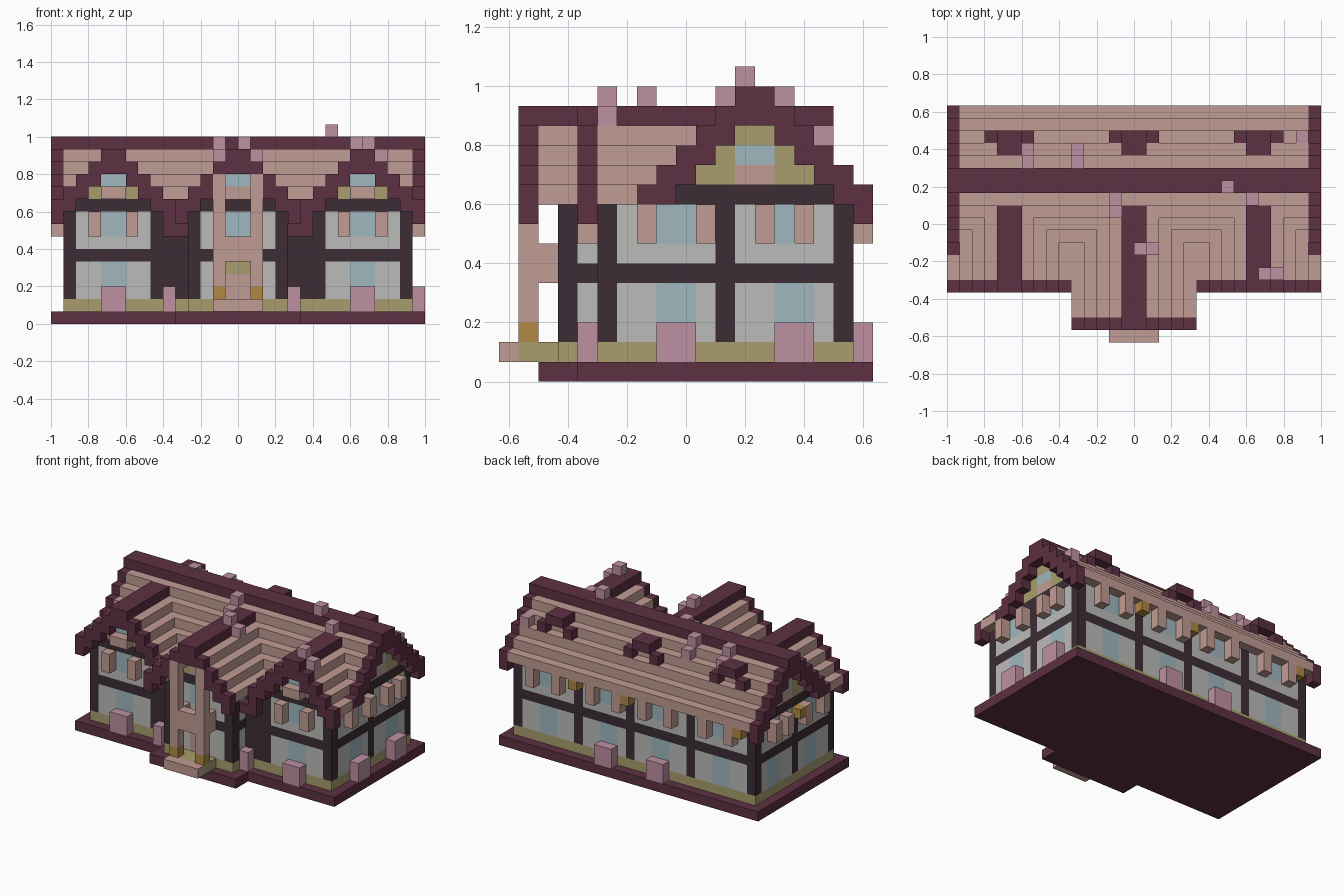
import bpy
import bmesh
from mathutils import Vector

cube = bpy.data.objects.get("Cube")
if cube:
    bpy.data.objects.remove(cube, do_unlink=True)

UNIT = 1 / 15                      # size of one block
ORIGIN = Vector((-15, -9.5, 0))    # grid corner, in blocks

COLOURS = {
    "plum": (93, 48, 66),
    "dusty_pink": (192, 156, 147),
    "mauve": (190, 144, 161),
    "olive": (168, 157, 109),
    "pale_blue": (159, 183, 190),
    "plaster_grey": (187, 187, 185),
    "dark_timber": (60, 45, 53),
    "gold": (177, 135, 67),
}


def linear(c):
    c /= 255
    return c / 12.92 if c <= 0.04045 else ((c + 0.055) / 1.055) ** 2.4


materials = {}
for name, rgb in COLOURS.items():
    mat = bpy.data.materials.new(name)
    mat.use_nodes = True
    colour = tuple(linear(c) for c in rgb) + (1,)
    mat.diffuse_color = colour
    bsdf = mat.node_tree.nodes["Principled BSDF"]
    bsdf.inputs["Base Color"].default_value = colour
    bsdf.inputs["Roughness"].default_value = 0.9
    materials[name] = mat

cells = {}   # block position -> (part, colour); later parts replace earlier ones


def box(part, colour, xs, ys, zs):
    """Fill the half-open block ranges; a single number means one block."""
    spans = [range(s, s + 1) if isinstance(s, int) else range(*s) for s in (xs, ys, zs)]
    for x in spans[0]:
        for y in spans[1]:
            for z in spans[2]:
                cells[x, y, z] = (part, colour)


# Plinth and foundation
box("plinth", "plum", (0, 30), (4, 19), 0)
box("plinth", "plum", (10, 20), (2, 4), 0)
BODY = [((1, 29), (5, 18)), ((11, 19), (3, 5))]
for xs, ys in BODY:
    box("foundation", "olive", xs, ys, 1)
    box("walls", "plaster_grey", xs, ys, (2, 9))
    box("timber_frame", "dark_timber", xs, ys, 5)
    box("timber_frame", "dark_timber", xs, ys, 9)

# Timber posts
for x in (1, 8, 21, 28):
    for y in (5, 17):
        box("timber_frame", "dark_timber", x, y, (2, 10))
for x in (1, 28):
    box("timber_frame", "dark_timber", x, 11, (2, 10))
box("timber_frame", "dark_timber", 15, 17, (2, 10))
for x in (11, 18):
    box("timber_frame", "dark_timber", x, 3, (2, 10))
for xs in ((9, 11), (19, 21)):
    box("timber_frame", "dark_timber", xs, 5, (2, 10))


# Roof heights: one long ridge crossed by three gables
def roof_heights(x, y):
    main = 15 - max(12 - y, y - 13, 0) if 7 <= y <= 18 else 0
    front = 1 if 10 <= x < 20 else 4
    local = x % 10
    cross = 14 - max(4 - local, local - 5, 0) if front <= y <= 11 else 0
    return main, cross, front


def in_body(x, y):
    return any(a <= x < b and c <= y < d for (a, b), (c, d) in BODY)


for x in range(30):
    for y in range(19):
        main, cross, front = roof_heights(x, y)
        top = max(main, cross)
        if not top:
            continue
        if in_body(x, y):
            box("gable_walls", "olive", x, y, (10, max(top - 1, 10)))
        verge = y == front
        end = x in (0, 29) and main >= cross
        ridge = y in (12, 13) or (x % 10 in (4, 5) and cross > main)
        if verge or end or ridge:
            low = 9 if end and y == 7 else top - 2
            box("roof_trim", "plum", x, y, (low, top))
        else:
            box("roof_tiles", "dusty_pink", x, y, (max(top - 2, 9), top))
for xs in ((9, 11), (19, 21)):
    box("roof_trim", "plum", xs, 4, 7)


# Windows along a wall running in x or in y
def window(axis, start, width, wall, outside, zs, shutters):
    def put(part, colour, along, depth):
        a, b = (along, depth) if axis == "x" else (depth, along)
        box(part, colour, a, b, zs)
    put("windows", "pale_blue", (start, start + width), wall)
    if shutters:
        for s in (start - 1, start + width):
            put("shutters", "dusty_pink", s, outside)


LOWER, UPPER = (2, 5), (7, 9)
for s in (4, 24):
    window("x", s, 2, 5, 4, LOWER, False)
    window("x", s, 2, 5, 4, UPPER, True)
    box("planters", "mauve", (s, s + 2), 4, (1, 3))
    # Gable window with its box
    box("gable_windows", "pale_blue", (s, s + 2), 5, 11)
    box("gable_window_boxes", "dusty_pink", (s, s + 2), (4, 6), 10)
for s in (4, 11, 17, 24):
    window("x", s, 2, 17, 18, LOWER, False)
    window("x", s, 2, 17, 18, UPPER, True)
for wall, outside in ((1, 0), (28, 29)):
    for s, upper_width in ((8, 2), (14, 1)):
        window("y", s, 2, wall, outside, LOWER, False)
        window("y", s, upper_width, wall, outside, UPPER, True)
    box("gable_windows", "pale_blue", wall, (12, 14), 11)
    box("gable_window_boxes", "dusty_pink", wall, (12, 14), 10)

# Planters at the left side, the back and the porch corners
for s in (8, 14):
    box("planters", "mauve", 29, (s, s + 2), (1, 3))
for s in (11, 17):
    box("planters", "mauve", (s, s + 2), 18, (1, 3))
for x in (9, 19):
    box("planters", "mauve", x, 4, (1, 3))

# Porch: step, floor, door, balcony, columns
MIDDLE = (14, 16)
PORCH = (13, 17)
box("front_step", "dusty_pink", PORCH, 0, 1)
box("porch_floor", "olive", PORCH, (1, 3), 1)
box("door", "dusty_pink", MIDDLE, 3, (2, 4))
box("door_lintel", "olive", MIDDLE, 3, 4)
box("balcony", "dusty_pink", PORCH, (1, 3), 5)
box("balcony", "dusty_pink", PORCH, 1, 6)
box("windows", "pale_blue", MIDDLE, 3, UPPER)
box("gable_window_boxes", "dusty_pink", MIDDLE, 3, 10)
box("gable_windows", "pale_blue", MIDDLE, 3, 11)
for x in (13, 16):
    box("balcony", "dusty_pink", x, 2, 6)
    box("porch_columns", "dusty_pink", x, 1, (3, 12))
    box("column_bases", "gold", x, 1, 2)

# Lanterns under the eaves
for x in (2, 15, 21):
    box("lanterns", "gold", x, 18, 8)
box("lanterns", "gold", 0, 11, 8)

# Small dormers on the back slope
for x in (4, 14, 24):
    box("dormers", "plum", (x, x + 2), (15, 17), 13)
    for side in (x - 1, x + 2):
        box("dormers", "plum", side, 16, 12)

# Loose blocks resting on the roof
for x, y in ((6, 14), (6, 15), (10, 14), (10, 15), (13, 10), (13, 11), (15, 7), (16, 7),
             (22, 12), (24, 11), (25, 5), (26, 5), (28, 16)):
    box("roof_blocks", "mauve", x, y, max(roof_heights(x, y)[:2]))


# Turn each part into a mesh of its exposed block faces
def build_part(part):
    bm = bmesh.new()
    names = sorted({c for p, c in cells.values() if p == part})
    corners = {}

    def vert(p):
        key = tuple(p)
        if key not in corners:
            corners[key] = bm.verts.new((Vector(p) + ORIGIN) * UNIT)
        return corners[key]

    for pos, (owner, colour) in cells.items():
        if owner != part:
            continue
        for axis in range(3):
            u, v = (axis + 1) % 3, (axis + 2) % 3
            for side in (0, 1):
                beside = list(pos)
                beside[axis] += 2 * side - 1
                if tuple(beside) in cells:
                    continue
                quad = []
                for du, dv in ((0, 0), (1, 0), (1, 1), (0, 1)):
                    p = list(pos)
                    p[axis] += side
                    p[u] += du
                    p[v] += dv
                    quad.append(vert(p))
                face = bm.faces.new(quad if side else quad[::-1])
                face.material_index = names.index(colour)
    mesh = bpy.data.meshes.new(part)
    bm.to_mesh(mesh)
    bm.free()
    for n in names:
        mesh.materials.append(materials[n])
    bpy.context.collection.objects.link(bpy.data.objects.new(part, mesh))


for part in sorted({p for p, c in cells.values()}):
    build_part(part)
